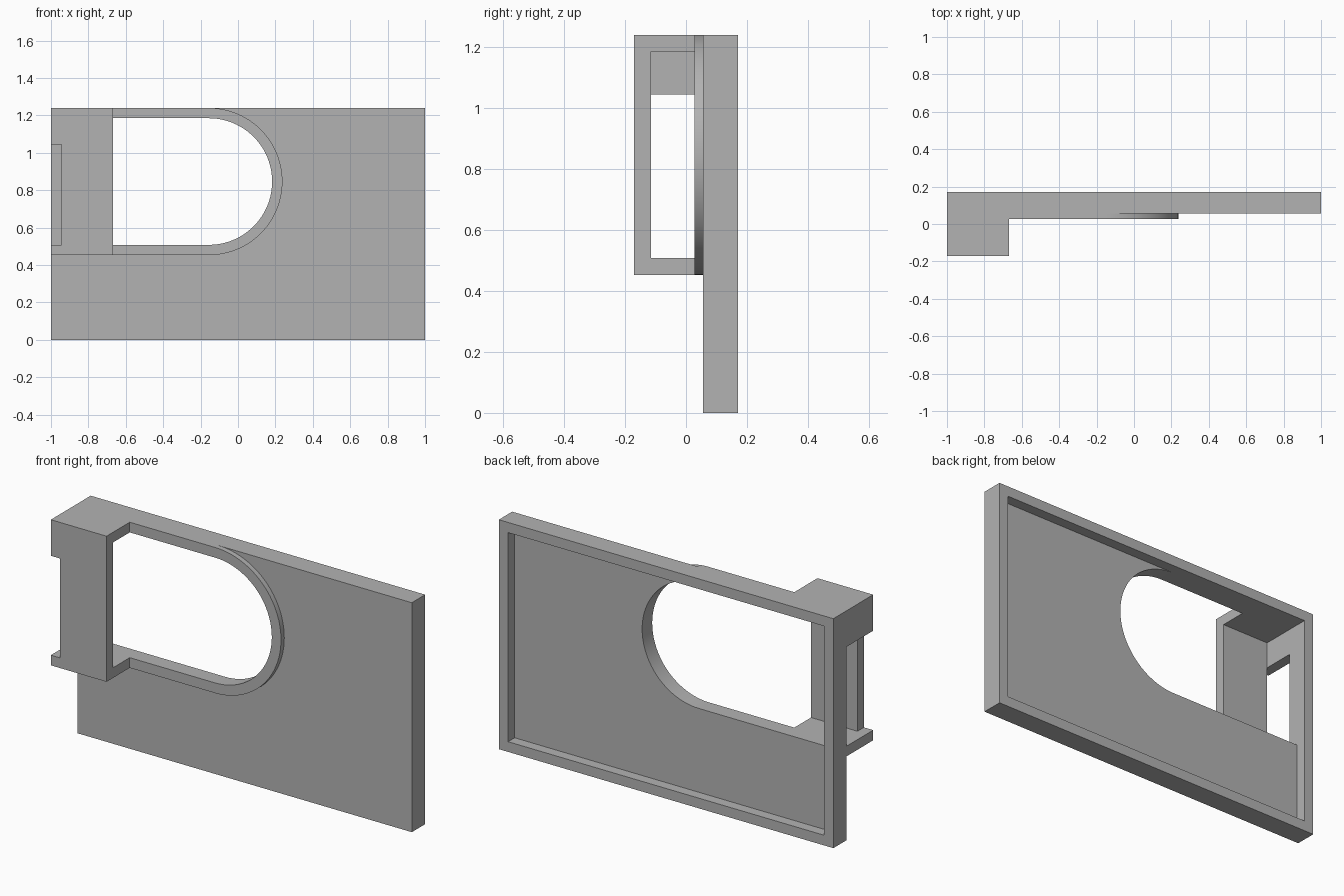
import bpy, bmesh, math

cube = bpy.data.objects.get("Cube")
if cube:
    bpy.data.objects.remove(cube, do_unlink=True)

# Single flat grey
grey = bpy.data.materials.new("plain grey")
grey.use_nodes = True
colour = (0.45, 0.45, 0.45, 1)
grey.diffuse_color = colour
grey.node_tree.nodes["Principled BSDF"].inputs["Base Color"].default_value = colour

# Shared dimensions
WALL = 0.055
LEFT, RIGHT, TOP = -1.0, 1.0, 1.24
LOW = 0.453                       # underside of the raised housing
MID, ARC_X = (LOW + TOP) / 2, -0.156
R_OUT = (TOP - LOW) / 2
R_IN = R_OUT - WALL
INNER_LEFT = LEFT + WALL
SILL, HEAD = LOW + WALL, TOP - WALL
SLOT_TOP = 1.045
BOX_RIGHT = -0.667
BACK, FLOOR, FACE, RIM, BOX_IN, FRONT = 0.17, 0.114, 0.056, 0.028, -0.115, -0.17


def rect(x0, x1, z0, z1):
    return [(x0, z0), (x1, z0), (x1, z1), (x0, z1)]


def arc(radius, steps=48):
    """Half circle from bottom to top, bulging to +x."""
    angles = [math.pi * (i / steps - 0.5) for i in range(steps + 1)]
    return [(ARC_X + radius * math.cos(a), MID + radius * math.sin(a)) for a in angles]


def prism(name, loops, y0, y1):
    """Fill outlines (later ones are holes) in the xz plane and extrude along y."""
    bm = bmesh.new()
    edges = []
    for loop in loops:
        verts = [bm.verts.new((x, y0, z)) for x, z in loop]
        edges += [bm.edges.new((v, verts[i - 1])) for i, v in enumerate(verts)]
    bmesh.ops.triangle_fill(bm, use_beauty=True, edges=edges, normal=(0, -1, 0))
    result = bmesh.ops.extrude_face_region(bm, geom=bm.faces[:], use_keep_orig=True)
    moved = [g for g in result["geom"] if isinstance(g, bmesh.types.BMVert)]
    bmesh.ops.translate(bm, verts=moved, vec=(0, y1 - y0, 0))
    bmesh.ops.recalc_face_normals(bm, faces=bm.faces[:])
    mesh = bpy.data.meshes.new(name)
    bm.to_mesh(mesh)
    bm.free()
    mesh.materials.append(grey)
    obj = bpy.data.objects.new(name, mesh)
    bpy.context.collection.objects.link(obj)
    bpy.ops.object.select_all(action="DESELECT")
    obj.select_set(True)
    bpy.context.view_layer.objects.active = obj
    bpy.ops.object.shade_smooth_by_angle(angle=math.radians(30))
    return obj


# Border standing up around the recessed back
prism("back_border",
      [rect(LEFT, RIGHT, 0, TOP), rect(INNER_LEFT, RIGHT - WALL, WALL, HEAD)],
      FLOOR, BACK)

# Main panel with the round-ended opening
opening = [(INNER_LEFT, SILL)] + arc(R_IN) + [(INNER_LEFT, HEAD)]
prism("main_panel", [rect(LEFT, RIGHT, 0, TOP), opening], FACE, FLOOR)

# Raised lip around the opening, broken by the side slot
lip = [(LEFT, LOW)] + arc(R_OUT) + [(LEFT, TOP), (LEFT, SLOT_TOP),
       (INNER_LEFT, SLOT_TOP), (INNER_LEFT, HEAD)]
lip += arc(R_IN)[::-1] + [(LEFT, SILL)]
prism("opening_lip", [lip], RIM, FACE)

# Housing: shelf, roof with side drop, and front wall with slot notch
prism("housing_shelf", [rect(LEFT, BOX_RIGHT, LOW, SILL)], BOX_IN, RIM)
prism("housing_roof",
      [[(LEFT, SLOT_TOP), (INNER_LEFT, SLOT_TOP), (INNER_LEFT, HEAD),
        (BOX_RIGHT, HEAD), (BOX_RIGHT, TOP), (LEFT, TOP)]], BOX_IN, RIM)
prism("housing_front_wall",
      [[(LEFT, LOW), (BOX_RIGHT, LOW), (BOX_RIGHT, TOP), (LEFT, TOP),
        (LEFT, SLOT_TOP), (INNER_LEFT, SLOT_TOP), (INNER_LEFT, SILL), (LEFT, SILL)]],
      FRONT, BOX_IN)
